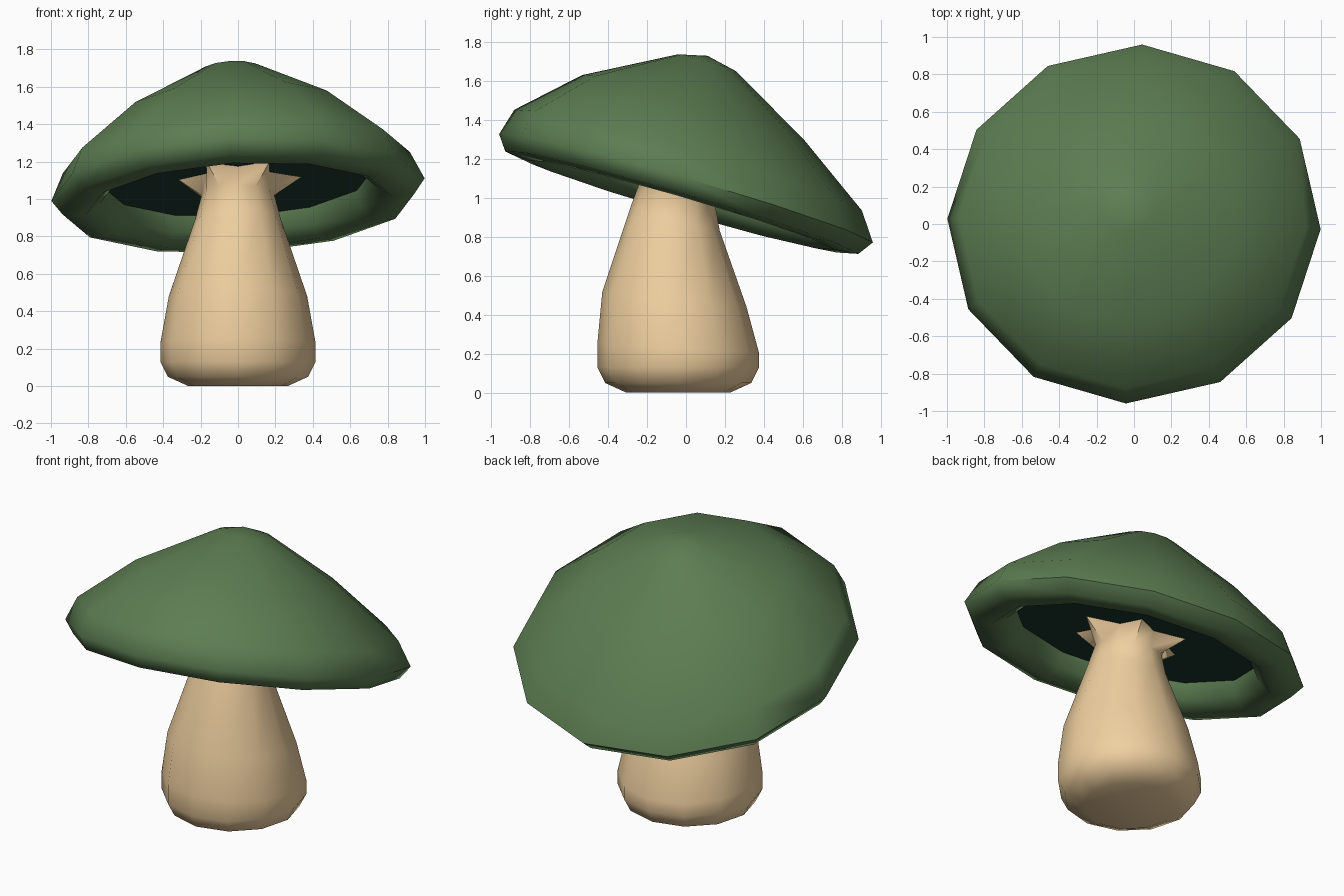
import bpy, bmesh
from math import sin, cos, pi, radians
from mathutils import Matrix, Vector

if "Cube" in bpy.data.objects:
    bpy.data.objects.remove(bpy.data.objects["Cube"])

SIDES = 12


def material(name, rgb):
    m = bpy.data.materials.new(name)
    m.diffuse_color = (*rgb, 1)
    m.use_nodes = True
    m.node_tree.nodes["Principled BSDF"].inputs["Base Color"].default_value = m.diffuse_color
    return m


def ring(bm, radii, y, z, slope=0.0):
    """One 12-sided ring; radii alternate around it, slope lowers the back."""
    verts = []
    for i in range(SIDES):
        a, r = 2 * pi * i / SIDES, radii[i % len(radii)]
        verts.append(bm.verts.new((r * cos(a), y + r * sin(a), z - slope * r * sin(a))))
    return verts


def bridge(bm, a, b):
    for i in range(SIDES):
        j = (i + 1) % SIDES
        bm.faces.new((a[i], a[j], b[j], b[i]))


def finish(bm, name, mats):
    bmesh.ops.recalc_face_normals(bm, faces=bm.faces)
    me = bpy.data.meshes.new(name)
    bm.to_mesh(me)
    bm.free()
    for m in mats:
        me.materials.append(m)
    ob = bpy.data.objects.new(name, me)
    bpy.context.collection.objects.link(ob)
    bpy.ops.object.select_all(action='DESELECT')
    ob.select_set(True)
    bpy.context.view_layer.objects.active = ob
    bpy.ops.object.shade_smooth_by_angle(angle=radians(60))
    return ob


green = material("cap_green", (0.107, 0.205, 0.084))
dark = material("underside_dark", (0.013, 0.045, 0.032))
beige = material("stem_beige", (0.87, 0.63, 0.35))

# Cap: leaning dome, rolled rim and a recessed dark disc underneath
bm = bmesh.new()
cap_profile = [  # radius, y shift, height
    (0.155, -0.078, 0.65), (0.593, -0.083, 0.41), (0.93, -0.03, 0.142),
    (1.0, 0, 0), (0.945, 0, -0.077), (0.82, 0, -0.09),
    (0.74, 0, -0.03), (0.72, 0, 0.06)]
rings = [ring(bm, [r], y, z) for r, y, z in cap_profile]
for a, b in zip(rings, rings[1:]):
    bridge(bm, a, b)
apex = bm.verts.new((0, -0.085, 0.685))
for i in range(SIDES):
    bm.faces.new((apex, rings[0][i], rings[0][(i + 1) % SIDES]))
disc = bm.faces.new(rings[-1])
disc.material_index = 1
tilt = (Matrix.Rotation(radians(-16.3), 4, 'X') @ Matrix.Rotation(radians(-2.9), 4, 'Y')
        @ Matrix.Rotation(radians(-2.5), 4, 'Z'))
bmesh.ops.transform(bm, matrix=Matrix.Translation((0, 0, 1.05)) @ tilt, verts=bm.verts)
finish(bm, "cap", [green, dark])

# Stem: bulbous foot, neck bending to the cap, star-shaped flare on top
bm = bmesh.new()
stem_profile = [  # radii, y, height, slope
    ([0.265], -0.04, 0, 0), ([0.375], -0.04, 0.05, 0), ([0.415], -0.04, 0.13, 0),
    ([0.415], -0.04, 0.23, 0.06), ([0.37], -0.06, 0.48, 0.1),
    ([0.23], -0.057, 0.89, 0.25), ([0.195], -0.045, 1.02, 0.29),
    ([0.34, 0.195], -0.02, 1.118, 0.29)]
rings = [ring(bm, *p) for p in stem_profile]
for a, b in zip(rings, rings[1:]):
    bridge(bm, a, b)
bm.faces.new(rings[0])
bm.faces.new(rings[-1])
finish(bm, "stem", [beige])
